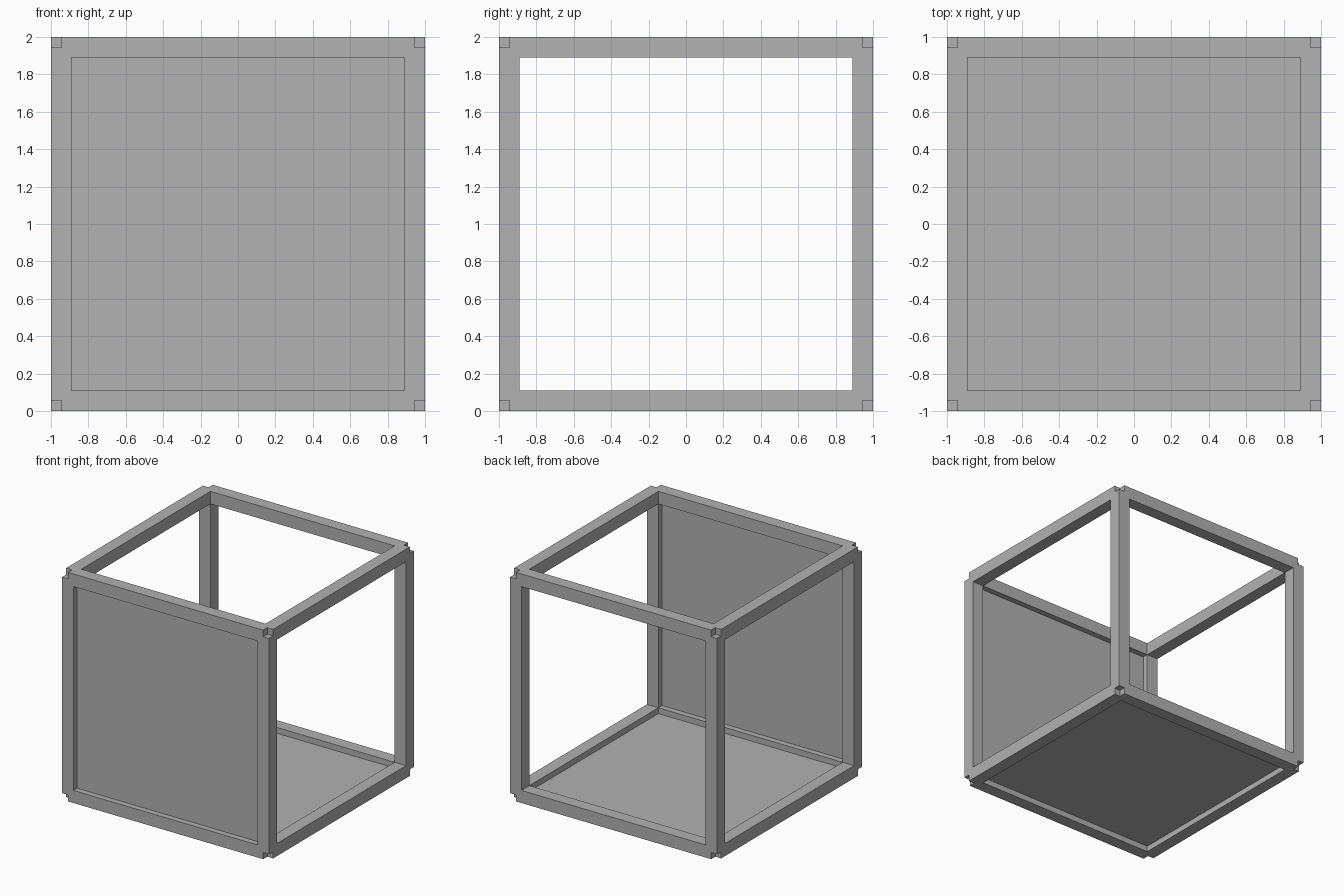
import bpy
from itertools import product
from mathutils import Vector

if "Cube" in bpy.data.objects:
    bpy.data.objects.remove(bpy.data.objects["Cube"], do_unlink=True)

SIZE = 2.0      # outer edge length
BAR = 0.11      # bar thickness
NOTCH = 0.057   # corner notch depth
CENTRE = Vector((0, 0, SIZE / 2))
OPENING = SIZE - 2 * BAR

grey = bpy.data.materials.new("plain_grey")
grey.use_nodes = True
colour = (0.445, 0.445, 0.445, 1)
grey.diffuse_color = colour
grey.node_tree.nodes["Principled BSDF"].inputs["Base Color"].default_value = colour


def box(name, location, size):
    bpy.ops.mesh.primitive_cube_add(size=1, location=location)
    obj = bpy.context.object
    obj.name = name
    obj.scale = size
    bpy.ops.object.transform_apply(location=False, rotation=False, scale=True)
    obj.data.materials.append(grey)
    return obj


def cut(target, cutter):
    cutter.hide_render = True
    mod = target.modifiers.new("cut", "BOOLEAN")
    mod.operation = "DIFFERENCE"
    mod.solver = "EXACT"
    mod.object = cutter
    bpy.context.view_layer.objects.active = target
    bpy.ops.object.modifier_apply(modifier=mod.name)
    bpy.data.objects.remove(cutter, do_unlink=True)


# Open frame: a solid cube with a square tunnel along each axis
frame = box("frame", CENTRE, (SIZE,) * 3)
for axis in range(3):
    size = [OPENING] * 3
    size[axis] = SIZE * 2
    cut(frame, box("tunnel_cutter", CENTRE, size))

# Square notch in every outer corner
for signs in product((-1, 1), repeat=3):
    cut(frame, box("notch_cutter", CENTRE + Vector(signs) * SIZE / 2, (NOTCH * 2,) * 3))

# Thin panels set halfway into the front and bottom openings
inset = SIZE / 2 - BAR / 2
wide = OPENING + 0.02
thin = 0.008
box("front_panel", CENTRE + Vector((0, -inset, 0)), (wide, thin, wide))
box("floor_panel", CENTRE + Vector((0, 0, -inset)), (wide, wide, thin))
